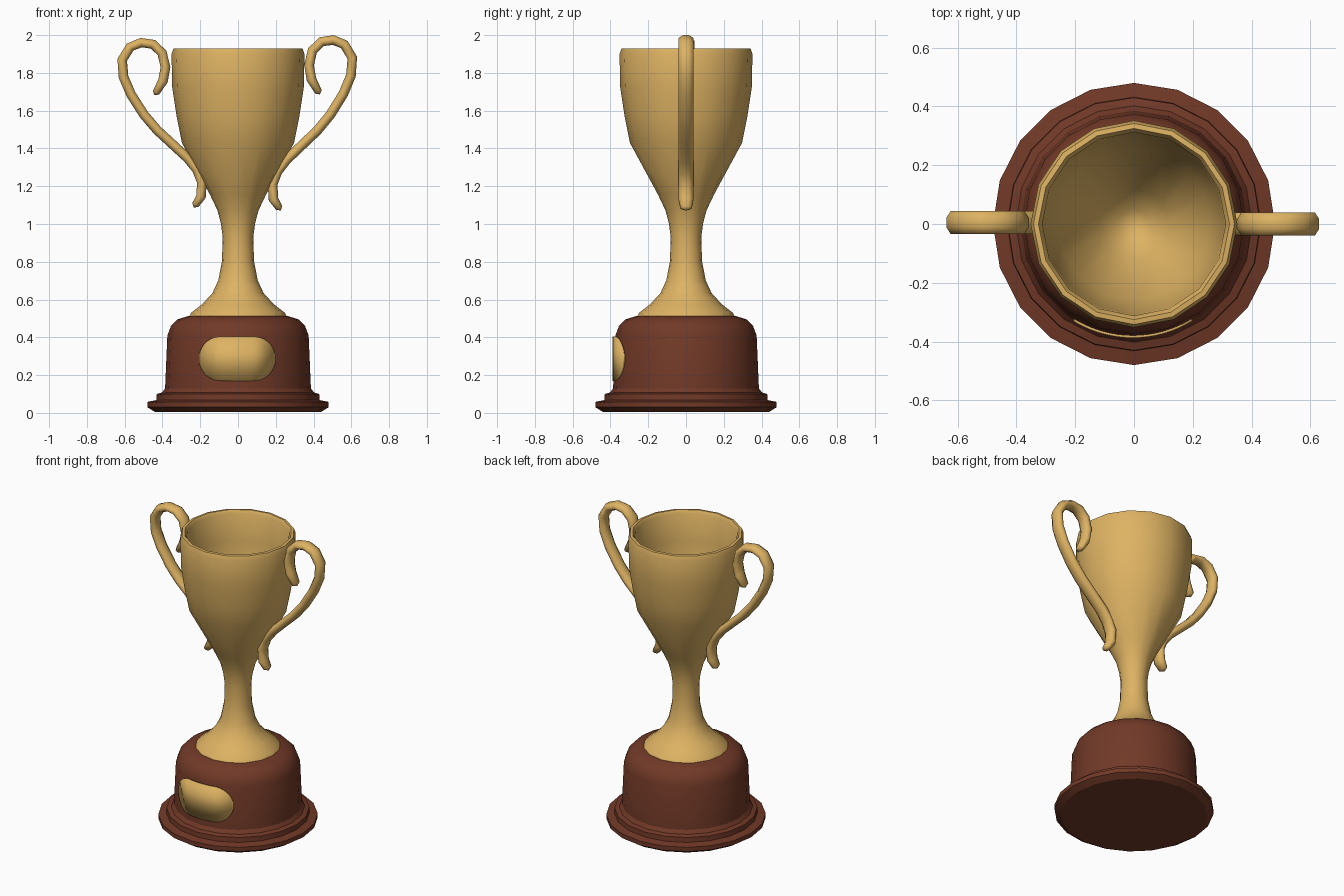
import bpy, bmesh
from math import sin, cos, pi, sqrt, radians
from mathutils import Vector

cube = bpy.data.objects.get("Cube")
if cube:
    bpy.data.objects.remove(cube, do_unlink=True)


def material(name, rgb):
    mat = bpy.data.materials.new(name)
    mat.use_nodes = True
    mat.diffuse_color = (*rgb, 1)
    mat.node_tree.nodes["Principled BSDF"].inputs["Base Color"].default_value = (*rgb, 1)
    return mat


gold = material("gold", (0.73, 0.45, 0.125))
wood = material("reddish brown wood", (0.165, 0.041, 0.02))


def finish(name, bm, mat, angle):
    """Turn a bmesh into a smooth-shaded object."""
    bmesh.ops.recalc_face_normals(bm, faces=bm.faces[:])
    mesh = bpy.data.meshes.new(name)
    bm.to_mesh(mesh)
    bm.free()
    mesh.materials.append(mat)
    obj = bpy.data.objects.new(name, mesh)
    bpy.context.collection.objects.link(obj)
    bpy.ops.object.select_all(action='DESELECT')
    obj.select_set(True)
    bpy.context.view_layer.objects.active = obj
    bpy.ops.object.shade_smooth_by_angle(angle=radians(angle))
    return obj


def skin(bm, rings):
    """Join successive vertex rings; a ring of one vertex is a pole."""
    for a, b in zip(rings, rings[1:]):
        n = max(len(a), len(b))
        for i in range(n):
            j = (i + 1) % n
            corners = [a[i % len(a)], a[j % len(a)], b[j % len(b)], b[i % len(b)]]
            bm.faces.new(list(dict.fromkeys(corners)))


def lathe(name, profile, sides, mat, angle):
    bm = bmesh.new()
    rings = []
    for r, z in profile:
        count = sides if r > 0 else 1
        rings.append([bm.verts.new((r * sin(2 * pi * i / sides), r * cos(2 * pi * i / sides), z))
                      for i in range(count)])
    skin(bm, rings)
    return finish(name, bm, mat, angle)


# Stepped wooden plinth
lathe("plinth", [(0, 0.005), (0.44, 0.005), (0.48, 0.03), (0.48, 0.058), (0.432, 0.068),
                 (0.43, 0.10), (0.402, 0.108), (0.386, 0.13), (0.374, 0.41), (0.355, 0.46),
                 (0.32, 0.495), (0.26, 0.514), (0, 0.514)], 20, wood, 32)

# Cup with foot, stem, bowl and hollow inside
lathe("cup", [(0, 0.51), (0.258, 0.512), (0.248, 0.53), (0.19, 0.575), (0.135, 0.635),
              (0.105, 0.70), (0.085, 0.80), (0.081, 0.93), (0.09, 1.0), (0.108, 1.07),
              (0.148, 1.155), (0.297, 1.43), (0.325, 1.57), (0.348, 1.72), (0.352, 1.90),
              (0.342, 1.928), (0.325, 1.93), (0.312, 1.91), (0.308, 1.73), (0.26, 1.45),
              (0.12, 1.20), (0.05, 1.13), (0, 1.115)], 16, gold, 60)

# Scrolled handles: an oval section swept along a path in x and z
path = [Vector(p) for p in (
    (0.426, 1.70), (0.389, 1.765), (0.376, 1.84), (0.394, 1.918), (0.442, 1.965),
    (0.505, 1.974), (0.563, 1.95), (0.605, 1.88), (0.598, 1.786), (0.558, 1.69),
    (0.49, 1.58), (0.42, 1.495), (0.341, 1.42), (0.257, 1.34), (0.209, 1.278),
    (0.183, 1.21), (0.188, 1.13), (0.218, 1.085))]


def handle(name, place):
    bm = bmesh.new()
    rings = []
    last = len(path) - 1
    for k, p in enumerate(path):
        along = (path[min(k + 1, last)] - path[max(k - 1, 0)]).normalized()
        side = Vector((-along.y, along.x))
        size = 0.75 if k in (0, last) else 1
        ring = []
        for i in range(8):
            t = 2 * pi * (i + 0.5) / 8
            q = p + side * (0.028 * size * cos(t))
            ring.append(bm.verts.new(place(q.x, 0.043 * size * sin(t), q.y)))
        # Rounded tips
        tip = bm.verts.new(place(*(p + along * (0.016 if k else -0.016)).to_3d().xzy)) \
            if k in (0, last) else None
        if k == 0:
            rings.append([tip])
        rings.append(ring)
        if k == last:
            rings.append([tip])
    skin(bm, rings)
    return finish(name, bm, gold, 70)


handle("left_handle", lambda x, y, z: (x, y, z))
handle("right_handle", lambda x, y, z: (-x - 0.008, y + 0.005, 1.55 + (z - 1.55) * 0.967))

# Rounded plaque wrapped around the front of the plinth
bm = bmesh.new()
columns = []
steps = 24
for i in range(steps + 1):
    x = 0.203 * sin(pi * (i / steps - 0.5))
    u = max(0, (abs(x) - 0.09) / 0.113)
    h = max(0.025, 0.117 * sqrt(max(0, 1 - u * u)))
    y = -sqrt(0.388 ** 2 - x * x)
    columns.append([bm.verts.new((x - 0.004, y, 0.287 + s * h)) for s in (-1, 1)])
for a, b in zip(columns, columns[1:]):
    bm.faces.new((a[0], b[0], b[1], a[1]))
plaque = finish("plaque", bm, gold, 40)
if plaque.data.polygons[0].normal.y > 0:
    plaque.data.flip_normals()
plate = plaque.modifiers.new("thickness", 'SOLIDIFY')
plate.thickness = 0.009
plate.offset = -1
